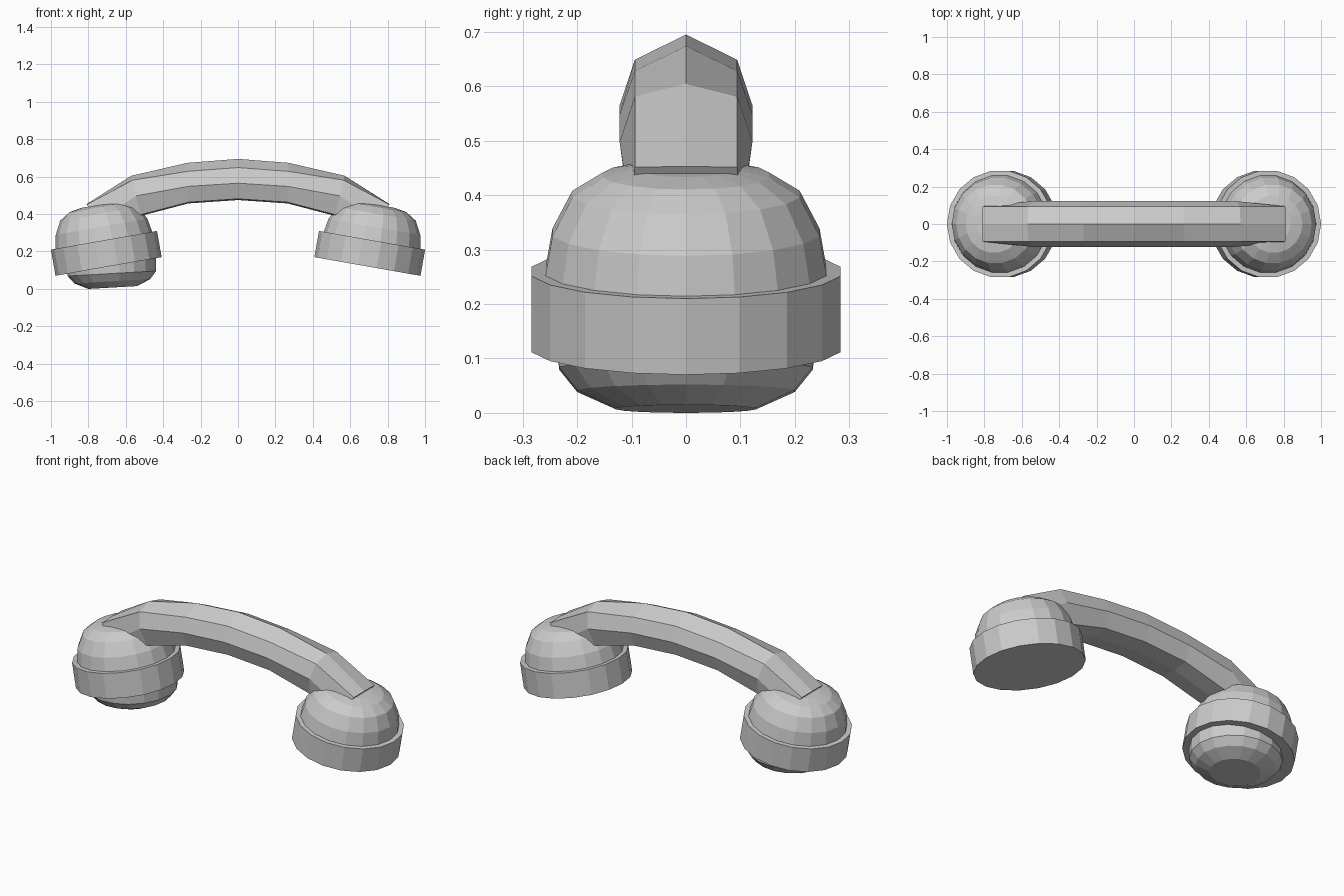
import bpy
from math import sin, cos, radians, tau
from mathutils import Matrix

if "Cube" in bpy.data.objects:
    bpy.data.objects.remove(bpy.data.objects["Cube"])

SIDES = 18


def make_object(name, verts, faces):
    mesh = bpy.data.meshes.new(name)
    mesh.from_pydata(verts, [], faces)
    mesh.update()
    obj = bpy.data.objects.new(name, mesh)
    bpy.context.collection.objects.link(obj)
    return obj


def loft(name, rings):
    """Skin closed rings of equal size and cap both ends."""
    n = len(rings[0])
    verts = [v for ring in rings for v in ring]
    faces = [(r * n + i, r * n + (i + 1) % n, (r + 1) * n + (i + 1) % n, (r + 1) * n + i)
             for r in range(len(rings) - 1) for i in range(n)]
    faces.append(tuple(reversed(range(n))))
    faces.append(tuple(range(len(verts) - n, len(verts))))
    return make_object(name, verts, faces)


def lathe(name, profile, location, tilt):
    """Turn a (radius, height) profile, then tilt it about y."""
    rings = [[(r * cos(tau * i / SIDES), r * sin(tau * i / SIDES), h) for i in range(SIDES)]
             for r, h in profile]
    obj = loft(name, rings)
    obj.matrix_world = Matrix.Translation(location) @ Matrix.Rotation(radians(tilt), 4, 'Y')
    return obj


# End cups: a wide collar with a faceted dome, mirrored left and right
collar = [(0.288, 0), (0.288, 0.142)]
dome = [(0.262, 0.10), (0.262, 0.142), (0.249, 0.215), (0.212, 0.286), (0.155, 0.322), (0.09, 0.334)]
for side, label in ((-1, "mouth"), (1, "ear")):
    base = (side * 0.692, 0, 0.12)
    lathe(label + "_collar", collar, base, side * 10)
    lathe(label + "_dome", dome, base, side * 10)

# Rounded mouthpiece bulging below the left collar
lathe("mouthpiece", [(0.13, 0), (0.203, 0.033), (0.237, 0.075), (0.242, 0.17)],
      (-0.67, 0, 0.0075), -3.3)

# Handle: ridged cross-section swept along an arch
# each station: top x, top z, bottom x, bottom z, shoulder fraction, middle fraction, half width
half = [
    (0.0, 0.695, 0.0, 0.475, 0.79, 0.41, 0.122),
    (0.27, 0.674, 0.265, 0.457, 0.79, 0.42, 0.122),
    (0.57, 0.605, 0.52, 0.39, 0.89, 0.50, 0.122),
    (0.81, 0.453, 0.68, 0.28, 0.99, 0.50, 0.102),
]
stations = [(-s[0], s[1], -s[2]) + s[3:] for s in reversed(half[1:])] + half
rings = []
for tx, tz, bx, bz, shoulder, middle, w in stations:
    section = [(0, 1), (0.094, shoulder), (w, middle), (0.092, 0.03), (0, 0),
               (-0.092, 0.03), (-w, middle), (-0.094, shoulder)]
    rings.append([(bx + (tx - bx) * t, y, bz + (tz - bz) * t) for y, t in reversed(section)])
handle = loft("handle", rings)

# Consistent outward normals
import bmesh
for obj in bpy.context.collection.objects:
    bm = bmesh.new()
    bm.from_mesh(obj.data)
    bmesh.ops.recalc_face_normals(bm, faces=bm.faces)
    bm.to_mesh(obj.data)
    bm.free()
